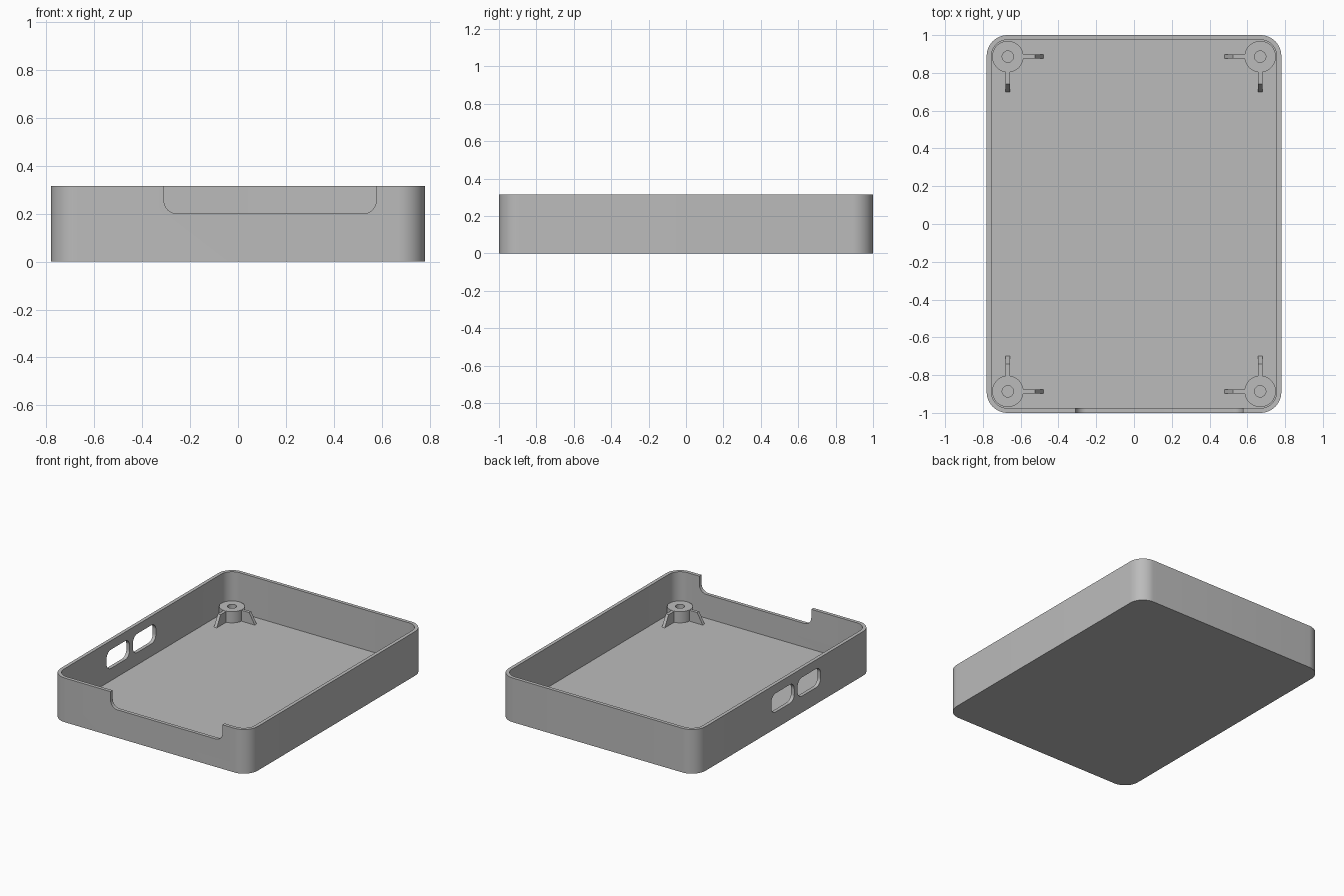
import bpy, bmesh
from math import sin, cos, pi
from mathutils import Matrix, Vector

cube = bpy.data.objects.get("Cube")
if cube:
    bpy.data.objects.remove(cube)

grey = bpy.data.materials.new("light grey plastic")
grey.use_nodes = True
colour = (0.5, 0.5, 0.5, 1)
grey.diffuse_color = colour
grey.node_tree.nodes["Principled BSDF"].inputs["Base Color"].default_value = colour

HALF_X, HALF_Y, HEIGHT = 0.78, 1.0, 0.316
WALL, FLOOR, CORNER = 0.025, 0.03, 0.11
POST_X, POST_Y, POST_R, POST_TOP = 0.668, 0.886, 0.083, 0.11


def finish(name, bm):
    bmesh.ops.recalc_face_normals(bm, faces=bm.faces)
    mesh = bpy.data.meshes.new(name)
    bm.to_mesh(mesh)
    bm.free()
    ob = bpy.data.objects.new(name, mesh)
    bpy.context.collection.objects.link(ob)
    mesh.materials.append(grey)
    return ob


def activate(ob):
    bpy.ops.object.select_all(action="DESELECT")
    ob.select_set(True)
    bpy.context.view_layer.objects.active = ob


def rounded_rect(half_w, half_h, r, steps=12):
    """Outline of a rounded rectangle around the origin."""
    pts = []
    for k, (sx, sy) in enumerate([(1, 1), (-1, 1), (-1, -1), (1, -1)]):
        for i in range(steps + 1):
            a = (k + i / steps) * pi / 2
            pts.append((sx * (half_w - r) + r * cos(a), sy * (half_h - r) + r * sin(a)))
    return pts


def prism(name, outline, depth, matrix):
    """Extrude a flat outline along its local z, then place it."""
    bm = bmesh.new()
    face = bm.faces.new([bm.verts.new((u, v, 0)) for u, v in outline])
    top = bmesh.ops.extrude_face_region(bm, geom=[face])["geom"]
    bmesh.ops.translate(bm, vec=(0, 0, depth), verts=[g for g in top if isinstance(g, bmesh.types.BMVert)])
    bm.transform(matrix)
    return finish(name, bm)


def upright(origin, u, v, w):
    """Matrix whose columns are the given axes."""
    m = Matrix((u, v, w)).transposed().to_4x4()
    m.translation = Vector(origin)
    return m


# Open tray: outer block minus cavity, front notch and side ports
tray = prism("tray", rounded_rect(HALF_X, HALF_Y, CORNER), HEIGHT, Matrix())
cutters = [prism("cavity_cutter", rounded_rect(HALF_X - WALL, HALF_Y - WALL, CORNER - WALL),
                 HEIGHT, Matrix.Translation((0, 0, FLOOR)))]

X, Y, Z = (1, 0, 0), (0, 1, 0), (0, 0, 1)
notch_base, notch_half = 0.2, 0.2
cutters.append(prism("notch_cutter", rounded_rect(0.443, notch_half, 0.055), 0.2,
                     upright((0.134, -0.9, notch_base + notch_half), X, Z, (0, -1, 0))))
for y in (-0.278, 0.02):
    cutters.append(prism("port_cutter", rounded_rect(0.13, 0.067, 0.05), 0.2,
                         upright((-0.87, y, 0.185), Y, Z, X)))

activate(tray)
for cutter in cutters:
    cutter.hide_render = True
    mod = tray.modifiers.new("cut", "BOOLEAN")
    mod.operation, mod.solver, mod.object = "DIFFERENCE", "EXACT", cutter
    bpy.ops.object.modifier_apply(modifier=mod.name)
for cutter in cutters:
    bpy.data.objects.remove(cutter)
bpy.ops.object.shade_smooth_by_angle()

# Four hollow screw posts, each with two bracing ribs pointing inwards
rib_profile = [(0.07, FLOOR - 0.01), (0.188, FLOOR - 0.01), (0.188, FLOOR),
               (0.144, POST_TOP - 0.002), (0.07, POST_TOP - 0.002)]
RIB_W = 0.022
for sx, side in ((-1, "right"), (1, "left")):
    for sy, end in ((-1, "front"), (1, "back")):
        place = f"{end}_{side}"
        cx, cy = sx * POST_X, sy * POST_Y
        bm = bmesh.new()
        ring = [(POST_R, FLOOR), (POST_R, POST_TOP), (0.03, POST_TOP), (0.03, FLOOR)]
        verts = [bm.verts.new((r, 0, z)) for r, z in ring]
        edges = [bm.edges.new(pair) for pair in zip(verts, verts[1:])]
        bmesh.ops.spin(bm, geom=verts + edges, axis=Z, cent=(0, 0, 0), angle=2 * pi,
                       steps=40, use_merge=True)
        bmesh.ops.remove_doubles(bm, verts=bm.verts, dist=0.0001)
        bm.transform(Matrix.Translation((cx, cy, 0)))
        post = finish(f"screw_post_{place}", bm)
        activate(post)
        bpy.ops.object.shade_smooth_by_angle()
        prism(f"cross_rib_{place}", rib_profile, RIB_W,
              upright((cx, cy - RIB_W / 2, 0), (-sx, 0, 0), Z, Y))
        prism(f"long_rib_{place}", rib_profile, RIB_W,
              upright((cx - RIB_W / 2, cy, 0), (0, -sy, 0), Z, X))
